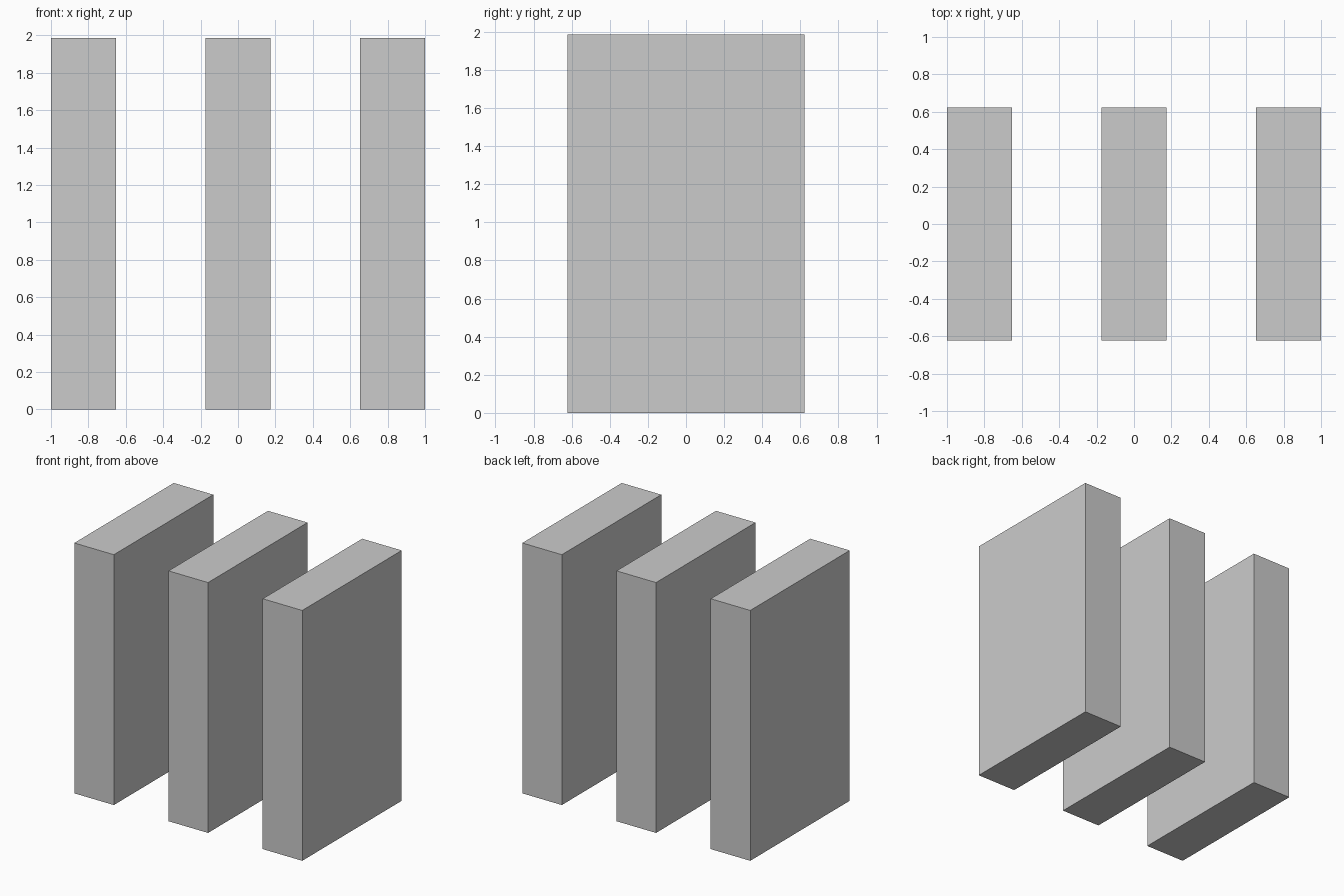
import bpy

if "Cube" in bpy.data.objects:
    bpy.data.objects.remove(bpy.data.objects["Cube"])

WIDTH, DEPTH, HEIGHT = 0.347, 1.246, 1.985
SPACING = 1 - WIDTH / 2


def add_slab(name, x):
    bpy.ops.mesh.primitive_cube_add(size=1, location=(x, 0, HEIGHT / 2))
    slab = bpy.context.object
    slab.name = name
    slab.scale = (WIDTH, DEPTH, HEIGHT)
    bpy.ops.object.transform_apply(location=False, rotation=False, scale=True)


# Three equal upright slabs in a row
for i, name in enumerate(("left_slab", "middle_slab", "right_slab")):
    add_slab(name, (i - 1) * SPACING)
